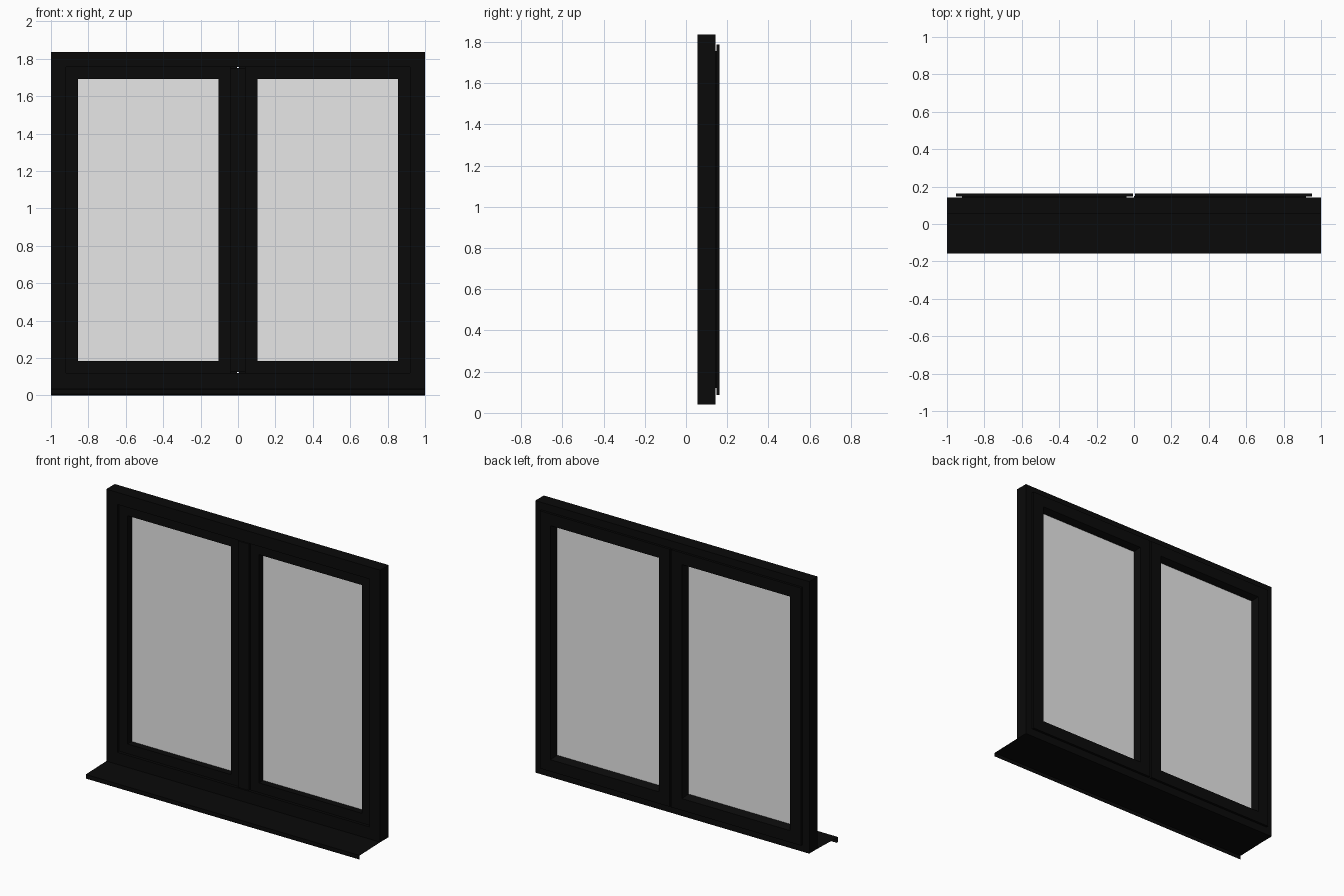
import bpy, bmesh

cube = bpy.data.objects.get("Cube")
if cube:
    bpy.data.objects.remove(cube)


def material(name, value, alpha=1.0):
    mat = bpy.data.materials.new(name)
    mat.use_nodes = True
    colour = (value, value, value, alpha)
    mat.diffuse_color = colour
    bsdf = mat.node_tree.nodes["Principled BSDF"]
    bsdf.inputs["Base Color"].default_value = colour
    bsdf.inputs["Alpha"].default_value = alpha
    return mat


BLACK = material("black frame", 0.003)
GLASS = material("clear white glass", 1.0, 0.4)


def finish(name, bm, mat, recalc=True):
    if recalc:
        bmesh.ops.recalc_face_normals(bm, faces=bm.faces)
    mesh = bpy.data.meshes.new(name)
    bm.to_mesh(mesh)
    bm.free()
    mesh.materials.append(mat)
    obj = bpy.data.objects.new(name, mesh)
    bpy.context.collection.objects.link(obj)
    return obj


def mitred_ring(name, rect, profile, mat):
    """Sweep a closed (inset, y) profile round a rectangle with mitred corners."""
    x0, x1, z0, z1 = rect
    bm = bmesh.new()
    loops = []
    for inset, y in profile:
        a, b, c, d = x0 + inset, x1 - inset, z0 + inset, z1 - inset
        loops.append([bm.verts.new((x, y, z)) for x, z in ((a, c), (b, c), (b, d), (a, d))])
    for i, loop in enumerate(loops):
        after = loops[(i + 1) % len(loops)]
        for k in range(4):
            n = (k + 1) % 4
            bm.faces.new((loop[k], loop[n], after[n], after[k]))
    return finish(name, bm, mat)


def box(name, low, high, mat):
    bm = bmesh.new()
    bmesh.ops.create_cube(bm, size=1)
    for v in bm.verts:
        v.co = [low[i] if v.co[i] < 0 else high[i] for i in range(3)]
    return finish(name, bm, mat)


FRONT, BACK = 0.055, 0.143
BOTTOM, TOP = 0.04, 1.835
WALL = 0.08
POST_LOW, POST_HIGH = BOTTOM + WALL + 0.004, TOP - WALL - 0.004

# Fixed outer frame, central post and the rebate strip behind it
mitred_ring("outer_frame", (-1, 1, BOTTOM, TOP),
            [(0, FRONT), (WALL, FRONT), (WALL, BACK), (0, BACK)], BLACK)
box("centre_post", (-0.04, FRONT, POST_LOW), (0.04, BACK, POST_HIGH), BLACK)
box("post_rebate", (0, BACK, POST_LOW), (0.04, 0.149, POST_HIGH), BLACK)

# Opening sashes: overlapping rear flange, recessed body and sloped glazing bead
SASH = [(0.033, 0.072), (0.097, 0.072), (0.097, 0.124), (0.083, 0.152),
        (0.078, 0.163), (0, 0.163), (0, 0.148), (0.033, 0.148)]

for side, x0, x1 in (("right", -0.953, -0.006), ("left", 0.006, 0.953)):
    mitred_ring(side + "_sash", (x0, x1, 0.088, 1.788), SASH, BLACK)
    box(side + "_glass", (x0 + 0.09, 0.115, 0.178), (x1 - 0.09, 0.121, 1.698), GLASS)

# Sheet metal sill with an upright lip and a tucked drip edge
bm = bmesh.new()
rows = [[bm.verts.new((x, y, z)) for x in (-1, 1)]
        for y, z in ((FRONT + 0.005, 0.04), (-0.159, 0.034), (-0.159, 0.008), (-0.147, 0))]
for a, b in zip(rows, rows[1:]):
    bm.faces.new((a[0], b[0], b[1], a[1]))
finish("sheet_sill", bm, BLACK, recalc=False)
